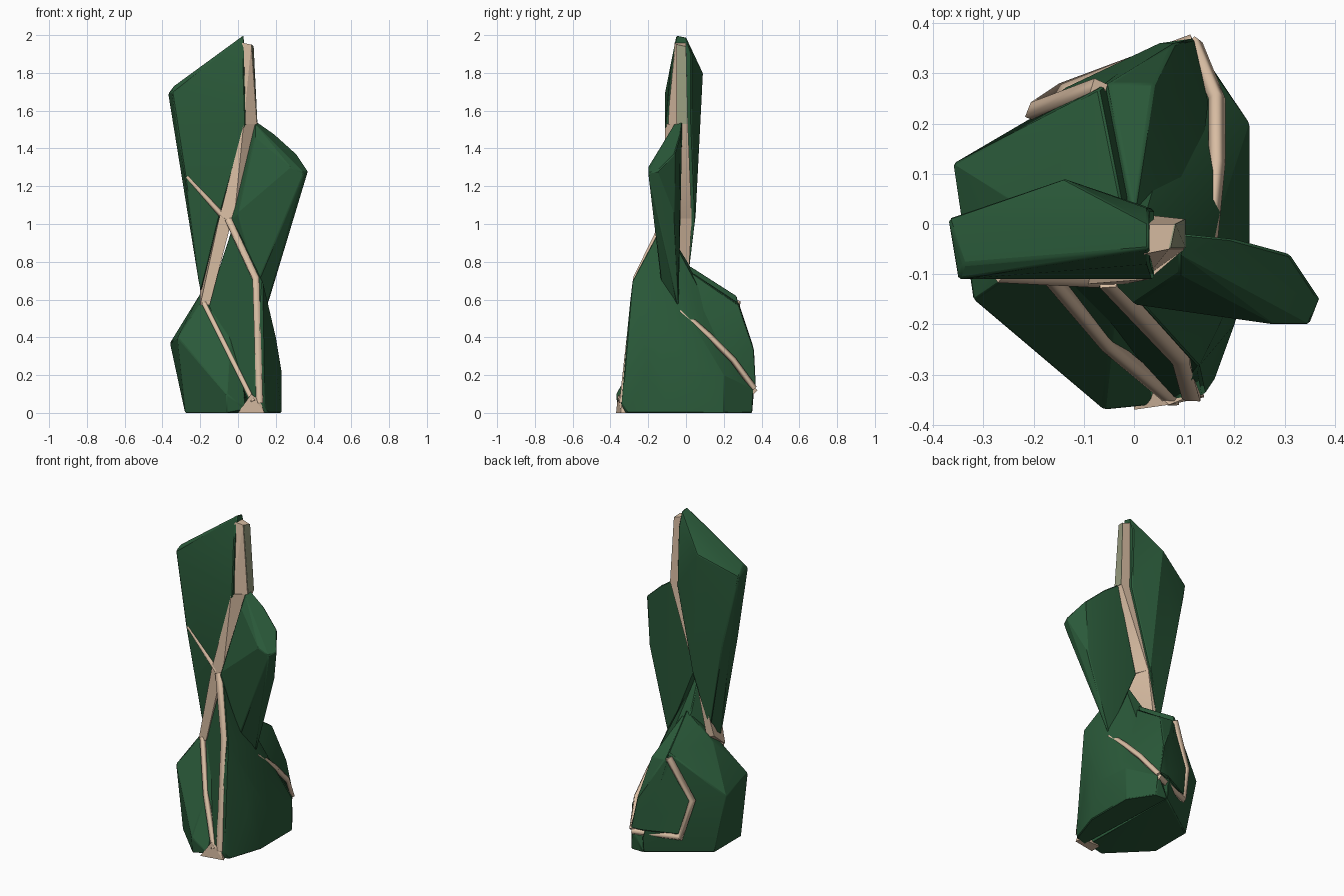
import bpy
import bmesh
from mathutils import Vector

default_cube = bpy.data.objects.get("Cube")
if default_cube:
    bpy.data.objects.remove(default_cube, do_unlink=True)


def make_material(name, color):
    material = bpy.data.materials.new(name)
    material.use_nodes = True
    material.diffuse_color = color
    shader = next(n for n in material.node_tree.nodes if n.type == "BSDF_PRINCIPLED")
    shader.inputs["Base Color"].default_value = color
    shader.inputs["Roughness"].default_value = 0.8
    return material


GREEN = make_material("deep_green", (0.023, 0.1, 0.041, 1))
BEIGE = make_material("warm_beige", (0.72, 0.53, 0.38, 1))
OLIVE = make_material("pale_olive", (0.31, 0.33, 0.21, 1))


def smooth_facets(obj):
    bpy.ops.object.select_all(action="DESELECT")
    obj.select_set(True)
    bpy.context.view_layer.objects.active = obj
    bpy.ops.object.shade_smooth_by_angle(angle=0.4)


def faceted_stone(name, material, corners, bevel=0.005):
    """Convex faceted block spanned by its corners, given in hundredths."""
    bm = bmesh.new()
    for corner in corners:
        bm.verts.new(Vector(corner) / 100)
    hull = bmesh.ops.convex_hull(bm, input=bm.verts)
    loose = {v for v in hull["geom_interior"] + hull["geom_unused"]
             if isinstance(v, bmesh.types.BMVert)}
    bmesh.ops.delete(bm, geom=list(loose), context="VERTS")
    bmesh.ops.dissolve_limit(bm, angle_limit=0.08, verts=bm.verts, edges=bm.edges)
    bmesh.ops.recalc_face_normals(bm, faces=bm.faces)
    mesh = bpy.data.meshes.new(name)
    bm.to_mesh(mesh)
    bm.free()
    mesh.materials.append(material)
    obj = bpy.data.objects.new(name, mesh)
    bpy.context.collection.objects.link(obj)
    if bevel:
        edge = obj.modifiers.new("soft_edges", "BEVEL")
        edge.width = bevel
        edge.segments = 1
        edge.limit_method = "ANGLE"
    smooth_facets(obj)
    return obj


def seam(name, path, radius=0.017):
    """Four-sided beige strip laid along a path, given in hundredths."""
    curve = bpy.data.curves.new(name, "CURVE")
    curve.dimensions = "3D"
    curve.bevel_depth = radius
    curve.bevel_resolution = 0
    curve.use_fill_caps = True
    spline = curve.splines.new("POLY")
    spline.points.add(len(path) - 1)
    for point, position in zip(spline.points, path):
        point.co = (Vector(position) / 100).to_4d()
    curve.materials.append(BEIGE)
    obj = bpy.data.objects.new(name, curve)
    bpy.context.collection.objects.link(obj)
    return obj


# Tall upper blade
faceted_stone("upper_blade", GREEN, [
    (-37, 1, 169), (-35, -11, 170), (-34, -8, 173),
    (3, -5, 200), (3, 0, 199), (3, -8, 185), (3, 3, 190),
    (-14, 9, 180), (4, -11, 153), (4, 3, 153),
    (-28, -11, 125), (-10, -11, 103), (-8, 5, 103),
    (-20, -6, 64), (-17, 1, 70), (-27, 3, 125)])

# Beige inner edge of the blade: upright part, then the slanting parts
faceted_stone("blade_edge_top", BEIGE, [
    (2, -6, 196), (7, -5, 195), (8, 0, 194), (2, 0, 196),
    (3, -10, 153), (10, -5, 153), (10, 1, 153), (3, 1, 153)], bevel=0)
faceted_stone("blade_edge_slant", BEIGE, [
    (3, -11, 153), (10, -5, 153), (10, 1, 153), (3, 1, 153),
    (-10, -12, 103), (-2, -12, 103), (-8, 3, 103), (-10, 3, 103)], bevel=0)
faceted_stone("blade_edge_foot", BEIGE, [
    (-10, -12, 103), (-3, -12, 103), (-8, 3, 103), (-10, 3, 103),
    (-20, -10, 57), (-15, -10, 57), (-15, 1, 64), (-20, 1, 66)], bevel=0)

# Thin olive inlay on the outward face of the upright edge
faceted_stone("edge_inlay", OLIVE, [
    (x + thick, y, z) for thick in (-0.3, 0.3)
    for x, y, z in ((7, -4.8, 195), (8, 0, 194), (10, -4.8, 153), (10, 1, 153))],
    bevel=0)

# Side wing leaning outward
faceted_stone("side_wing", GREEN, [
    (10, -2, 154), (9, -6, 153), (20, -3, 147), (31, -6, 137),
    (37, -15, 128), (35, -20, 127), (28, -20, 130), (9, -10, 146),
    (0, -16, 106), (-4, -12, 101), (-4, -3, 101), (29, -6, 105),
    (15, -4, 55), (10, -13, 68)])

# Centre and right body with the narrow front panel
faceted_stone("centre_body", GREEN, [
    (-2, -12, 101), (13, -28.5, 70), (14, -34, 5), (8, -35, 5),
    (-16, -8, 58), (-5, 2, 78), (15, -4, 60), (20, -14, 40),
    (23, -3, 22), (23, 20, 20), (20, -20, 24), (23, 20, 0),
    (23, -10, 0), (16, -31, 0), (8, -34, 0), (12, 36, 12),
    (13, 35, 0), (5, 35, 0), (14, 23, 27)])

# Left lower lump
faceted_stone("left_lump", GREEN, [
    (-28, -14, 0), (-6, -36, 0), (-6, -37, 10), (4, -36, 2),
    (-32, -15, 40), (-36, 12, 37), (-20, -7, 58), (-20, 2, 63),
    (-7, 27, 62), (-2, 2, 78), (-22, 20, 35), (-28, 12, 0),
    (5, 35, 0), (5, 36, 9)])

# Back lump framed by seams
faceted_stone("back_lump", GREEN, [
    (12, 0, 53), (15, 24, 28), (12, 37, 14), (5, 36, 14),
    (8, 36, 34), (-14, 27, 13), (-19, 23, 34), (-5, 28, 58),
    (4, 28, 57), (0, 2, 75)])

# Small beige foot between the front seams
faceted_stone("front_foot", BEIGE, [
    (0, -37, 0), (14, -34.5, 0), (7, -36, 10), (12, -34, 6),
    (0, -30, 0), (13, -30, 0)], bevel=0)

# Beige seams
seam("left_front_seam", [(-18, -9, 58), (-5, -24.2, 32), (8, -35, 6)])
seam("right_front_seam", [(-5, -11, 102), (9.5, -26.2, 71), (11.5, -33.5, 5)], 0.025)
seam("blade_cross_seam", [(-27, -10, 125), (-17, -10.5, 114), (-7, -11, 103)])
seam("right_back_seam", [
    (15, -3, 54), (16.5, 12, 41), (16.5, 25, 28), (12, 36, 13)])
seam("left_back_seam", [
    (12, 35.7, 12), (-14, 26, 11), (-19.7, 22.2, 34), (-7, 27, 59)], 0.022)
